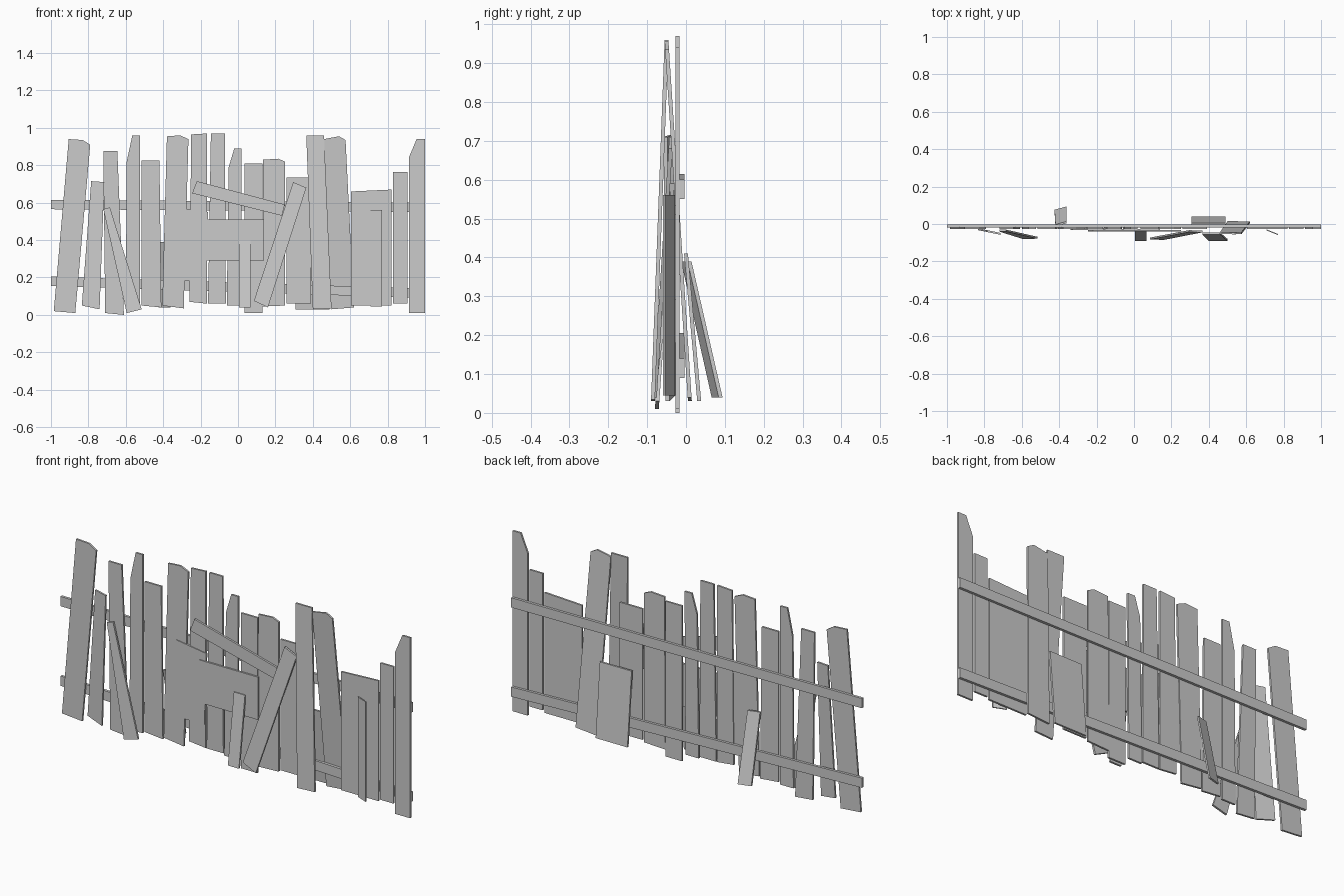
import bpy
import bmesh

default_cube = bpy.data.objects.get("Cube")
if default_cube:
    bpy.data.objects.remove(default_cube, do_unlink=True)

# Weathered timber colour
timber = bpy.data.materials.new("weathered_grey_timber")
timber.use_nodes = True
timber.diffuse_color = (0.6, 0.6, 0.6, 1)
timber.node_tree.nodes["Principled BSDF"].inputs["Base Color"].default_value = timber.diffuse_color

PICKET_DEPTH = -0.022


def board(name, outline, foot=PICKET_DEPTH, head=None, turn=0, thick=0.01):
    """Extrude an x-z outline; foot and head set its depth, turn swings its right edge."""
    head = foot if head is None else head
    xs, zs = zip(*outline)
    low, high = min(zs), max(zs)
    middle, width = (min(xs) + max(xs)) / 2, max(xs) - min(xs)
    bm = bmesh.new()
    corners = []
    for x, z in outline:
        rise = (z - low) / (high - low)
        depth = foot + (head - foot) * rise + turn * (x - middle) / width
        corners.append(bm.verts.new((x, depth - thick / 2, z)))
    face = bm.faces.new(corners)
    moved = bmesh.ops.extrude_face_region(bm, geom=[face])["geom"]
    back = [part for part in moved if isinstance(part, bmesh.types.BMVert)]
    bmesh.ops.translate(bm, verts=back, vec=(0, thick, 0))
    bmesh.ops.recalc_face_normals(bm, faces=bm.faces)
    mesh = bpy.data.meshes.new(name)
    bm.to_mesh(mesh)
    bm.free()
    mesh.materials.append(timber)
    item = bpy.data.objects.new(name, mesh)
    bpy.context.collection.objects.link(item)
    return item


def straight(name, left, right, bottom, top, **pose):
    """Square-ended upright board."""
    return board(name, [(left, bottom), (right, bottom), (right, top), (left, top)], **pose)


# Horizontal rails
for name, left_height, right_height in (("upper_rail", 0.59, 0.575), ("lower_rail", 0.18, 0.115)):
    board(name, [(-1, left_height - 0.025), (1, right_height - 0.025),
                 (1, right_height + 0.025), (-1, left_height + 0.025)],
          foot=-0.011, thick=0.014)

# Pickets on the right-hand half
board("end_picket_right", [(-0.985, 0.02), (-0.87, 0.01), (-0.79, 0.91), (-0.83, 0.935), (-0.905, 0.94)])
board("loose_short_picket", [(-0.835, 0.05), (-0.74, 0.03), (-0.715, 0.71), (-0.785, 0.715)],
      foot=-0.04, turn=-0.025)
board("tapered_picket", [(-0.71, 0.01), (-0.61, 0), (-0.645, 0.875), (-0.72, 0.875)])
board("pointed_picket_right", [(-0.6, 0.04), (-0.525, 0.04), (-0.525, 0.96), (-0.565, 0.96), (-0.595, 0.82)])
board("plain_picket_right", [(-0.515, 0.05), (-0.41, 0.04), (-0.42, 0.825), (-0.515, 0.825)])
board("wide_picket_right", [(-0.405, 0.05), (-0.29, 0.035), (-0.265, 0.94), (-0.31, 0.96), (-0.38, 0.955)])

# Pickets in the middle
board("tall_picket_outer", [(-0.26, 0.07), (-0.165, 0.06), (-0.165, 0.97), (-0.25, 0.965)])
board("tall_picket_inner", [(-0.16, 0.06), (-0.065, 0.06), (-0.07, 0.97), (-0.145, 0.97)])
board("pointed_picket_middle", [(-0.06, 0.05), (0.015, 0.05), (0.02, 0.89), (-0.02, 0.89), (-0.05, 0.79)])
straight("low_hanging_picket", 0.035, 0.13, 0.01, 0.81)
board("wide_picket_middle", [(0.13, 0.045), (0.25, 0.05), (0.25, 0.82), (0.215, 0.835), (0.135, 0.83)])
straight("short_wide_picket", 0.26, 0.39, 0.06, 0.735)

# Pickets on the left-hand half
board("leaning_picket_front", [(0.4, 0.03), (0.5, 0.035), (0.46, 0.96), (0.365, 0.96)],
      foot=-0.085, head=-0.05)
board("leaning_picket_through", [(0.5, 0.03), (0.62, 0.04), (0.575, 0.935), (0.54, 0.955), (0.46, 0.94)],
      foot=0.01, head=-0.05)
board("broad_low_picket", [(0.605, 0.05), (0.82, 0.05), (0.82, 0.67), (0.605, 0.66)])
straight("plain_picket_left", 0.83, 0.905, 0.06, 0.765)
board("end_picket_left", [(0.915, 0.01), (1, 0.01), (1, 0.94), (0.955, 0.94), (0.915, 0.845)])

# Patches and loose boards nailed or propped at the front
board("tall_patch_panel", [(-0.34, 0.18), (-0.17, 0.18), (-0.16, 0.55), (-0.33, 0.575)], foot=-0.026)
straight("wide_patch_panel", -0.195, 0.14, 0.29, 0.51, foot=-0.031)
board("slanted_cross_board", [(-0.245, 0.65), (0.235, 0.53), (0.25, 0.59), (-0.22, 0.715)], foot=-0.036)
board("front_prop_right", [(-0.595, 0.01), (-0.515, 0.03), (-0.685, 0.575), (-0.72, 0.565)],
      foot=-0.075, head=-0.035)
board("front_prop_middle", [(0.085, 0.075), (0.16, 0.04), (0.365, 0.68), (0.295, 0.71)],
      foot=-0.08, head=-0.038)
straight("front_prop_short", 0.005, 0.068, 0.04, 0.4, foot=-0.085, head=-0.036)
straight("front_prop_narrow", 0.708, 0.77, 0.045, 0.56, foot=-0.044, turn=-0.025, thick=0.006)

# Boards propped at the back
straight("back_prop_panel", 0.307, 0.488, 0.03, 0.41, foot=0.034, head=0)
board("back_prop_board", [(-0.425, 0.04), (-0.36, 0.04), (-0.36, 0.39), (-0.42, 0.39)],
      foot=0.08, head=0, turn=0.018)
